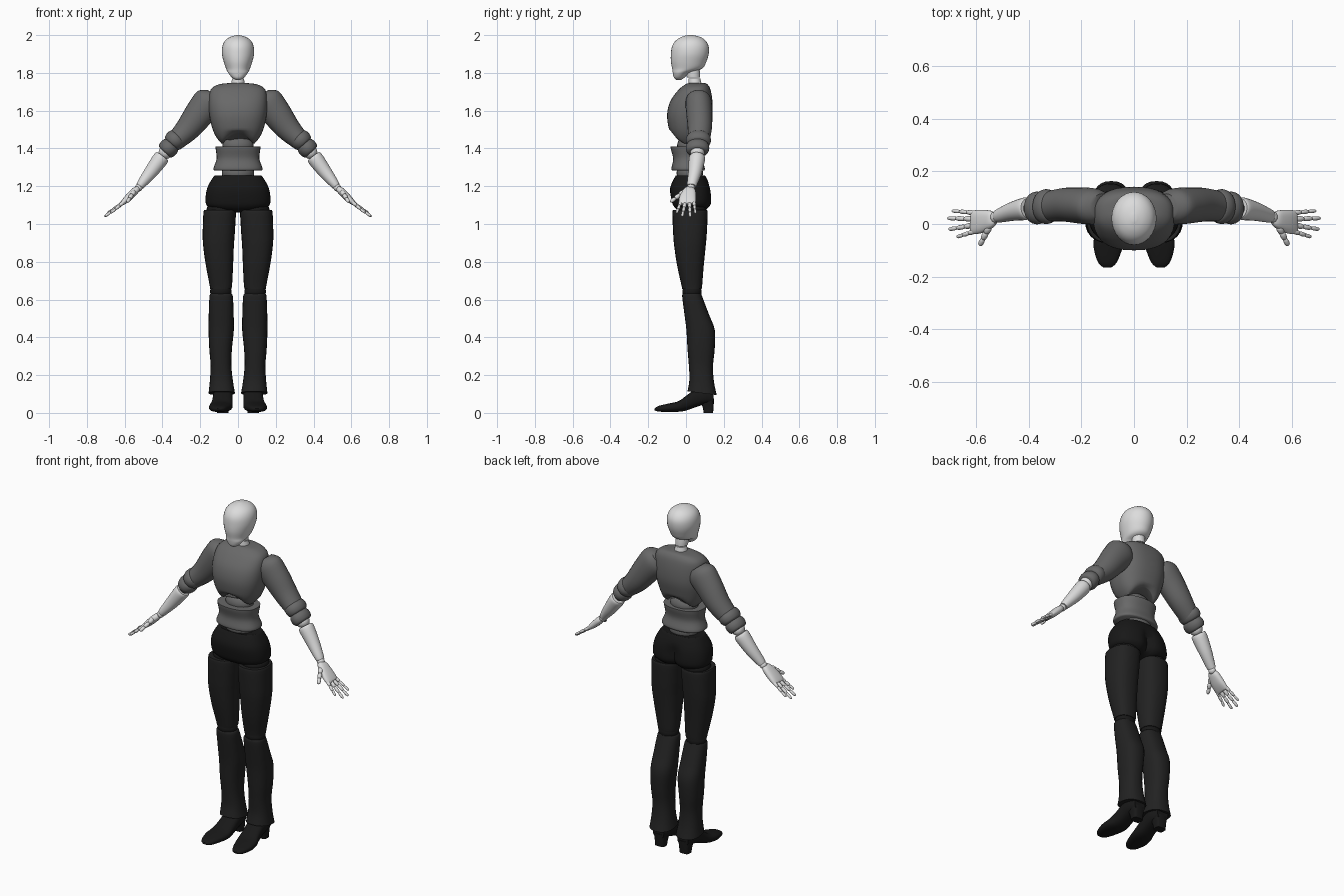
import bpy, bmesh
from math import cos, sin, pi, exp, radians, copysign
from mathutils import Vector

if "Cube" in bpy.data.objects:
    bpy.data.objects.remove(bpy.data.objects["Cube"])


def material(name, value):
    m = bpy.data.materials.new(name)
    m.use_nodes = True
    colour = (value, value, value, 1)
    m.diffuse_color = colour
    m.node_tree.nodes["Principled BSDF"].inputs["Base Color"].default_value = colour
    return m


SKIN = material("pale grey", 0.72)
SHIRT = material("mid grey", 0.14)
TROUSERS = material("charcoal", 0.016)
BLACK = material("near black", 0.009)


def spline(rings, steps):
    """Smooth in-between rings through the given ones."""
    out, last = [], len(rings) - 1
    for i in range(last):
        p0, p1, p2, p3 = (rings[min(max(i + k, 0), last)] for k in (-1, 0, 1, 2))
        for j in range(steps):
            t = j / steps
            out.append([b + 0.5 * t * (c - a + t * (2*a - 5*b + 4*c - d + t * (3*(b - c) + d - a)))
                        for a, b, c, d in zip(p0, p1, p2, p3)])
    return out + [list(rings[last])]


def loft(name, rings, mat, axis=None, side=1, power=2.0, n=24, steps=4, tweak=None):
    """Skin rings (x, y, z, a, b); axis fixes the ring plane, else it follows the path."""
    rings = spline(rings, steps)
    centres = [Vector(r[:3]) for r in rings]
    bm, loops = bmesh.new(), []
    for i, (c, r) in enumerate(zip(centres, rings)):
        if axis == "Z":
            u, v = Vector((1, 0, 0)), Vector((0, 1, 0))
        elif axis == "Y":
            u, v = Vector((1, 0, 0)), Vector((0, 0, 1))
        else:
            t = (centres[min(i + 1, len(rings) - 1)] - centres[max(i - 1, 0)]).normalized()
            v = (Vector((0, 1, 0)) - t * t.y).normalized()
            u = v.cross(t)
        loop = []
        for k in range(n):
            ca, sa = cos(2 * pi * k / n), sin(2 * pi * k / n)
            p = c + u * copysign(abs(ca) ** (2 / power), ca) * max(r[3], 0.001) \
                + v * copysign(abs(sa) ** (2 / power), sa) * max(r[4], 0.001)
            if tweak:
                p = tweak(p)
            loop.append(bm.verts.new((p.x * side, p.y, p.z)))
        loops.append(loop)
    for a, b in zip(loops, loops[1:]):
        for k in range(n):
            bm.faces.new((a[k], a[k - 1], b[k - 1], b[k]))
    bm.faces.new(loops[0])
    bm.faces.new(loops[-1])
    bmesh.ops.recalc_face_normals(bm, faces=bm.faces)
    return finish(name, bm, mat)


def finish(name, bm, mat):
    me = bpy.data.meshes.new(name)
    bm.to_mesh(me)
    bm.free()
    me.materials.append(mat)
    me.shade_smooth()
    me.set_sharp_from_angle(angle=radians(45))
    ob = bpy.data.objects.new(name, me)
    bpy.context.collection.objects.link(ob)
    return ob


def stack(name, rows, mat, **kw):
    """Upright form from rows (z, centre x, half width, front y, back y)."""
    rings = [(x, (f + b) / 2, z, w, (b - f) / 2) for z, x, w, f, b in rows]
    return loft(name, rings, mat, axis="Z", **kw)


def ball(name, centre, radii, mat, side=1):
    bm = bmesh.new()
    bmesh.ops.create_uvsphere(bm, u_segments=24, v_segments=14, radius=1)
    for v in bm.verts:
        v.co = Vector([c + p * r for c, p, r in zip(centre, v.co, radii)])
        v.co.x *= side
    bmesh.ops.recalc_face_normals(bm, faces=bm.faces)
    return finish(name, bm, mat)


# Head and neck
stack("head", [(1.763, 0, .012, -.052, -.025), (1.775, 0, .032, -.064, -.008),
               (1.80, 0, .052, -.070, .02), (1.822, 0, .063, -.073, .085),
               (1.86, 0, .076, -.080, .108), (1.90, 0, .085, -.080, .12),
               (1.94, 0, .083, -.074, .12), (1.97, 0, .069, -.055, .104),
               (1.99, 0, .042, -.025, .076), (2.0, 0, .008, .01, .035)], SKIN, n=32)
stack("upper_neck", [(1.775, 0, .034, .005, .075), (1.80, 0, .036, .002, .074),
                     (1.835, 0, .034, .004, .07)], SKIN)
stack("lower_neck", [(1.72, 0, .04, .01, .09), (1.745, 0, .036, .012, .082),
                     (1.77, 0, .031, .014, .076)], SKIN)


# Chest with arched lower edge
def rib_arch(p):
    drop = max(0, min(1, (1.50 - p.z) / .08))
    p.z += .06 * drop * max(0, 1 - (p.x / .085) ** 2)
    return p


stack("chest", [(1.746, 0, .05, .015, .10), (1.738, 0, .105, -.005, .115),
                (1.71, 0, .145, -.04, .13), (1.65, 0, .155, -.083, .14),
                (1.58, 0, .152, -.10, .14), (1.51, 0, .137, -.092, .125),
                (1.46, 0, .115, -.075, .112), (1.42, 0, .082, -.055, .095)],
      SHIRT, power=2.5, n=40, tweak=rib_arch)
ball("chest_joint", (0, .015, 1.415), (.082, .062, .055), SHIRT)

# Abdomen band and waist joint
stack("abdomen", [(1.283, 0, .124, -.072, .095), (1.295, 0, .13, -.077, .10),
                  (1.345, 0, .113, -.068, .085), (1.395, 0, .118, -.08, .095),
                  (1.41, 0, .12, -.082, .097)], SHIRT, power=2.4, n=32)
ball("waist_joint", (0, .02, 1.27), (.086, .07, .06), SHIRT)


# Pelvis with a crease behind
def crease(p):
    if p.y > .05:
        p.y -= .03 * exp(-(p.x / .03) ** 2) * min(1, max(0, (1.22 - p.z) / .06))
    return p


stack("pelvis", [(1.256, 0, .118, -.05, .095), (1.25, 0, .13, -.058, .105),
                 (1.19, 0, .163, -.084, .13), (1.12, 0, .172, -.075, .137),
                 (1.09, 0, .155, -.062, .125), (1.072, 0, .10, -.04, .10),
                 (1.06, 0, .03, -.01, .06)], BLACK, power=2.5, n=48, tweak=crease)

for s, label in ((1, "left_"), (-1, "right_")):
    # Legs
    ball(label + "hip_joint", (.092, .03, 1.075), (.075, .078, .045), BLACK, s)
    stack(label + "thigh", [(1.072, .096, .080, -.066, .108), (1.06, .097, .086, -.072, .115),
                            (.95, .102, .085, -.068, .11), (.88, .103, .081, -.062, .104),
                            (.78, .098, .072, -.047, .094), (.68, .091, .06, -.025, .086),
                            (.655, .091, .056, -.02, .083)], TROUSERS, side=s, power=2.4)
    ball(label + "knee_joint", (.091, .032, .642), (.057, .051, .045), BLACK, s)
    stack(label + "shin", [(.632, .09, .055, -.015, .08), (.615, .089, .062, -.02, .086),
                           (.52, .089, .066, -.008, .122), (.44, .089, .067, .002, .152),
                           (.34, .092, .06, .008, .152), (.25, .09, .055, .015, .143),
                           (.17, .088, .061, .018, .148), (.105, .086, .07, .008, .163)],
          TROUSERS, side=s, power=2.4,
          tweak=lambda p: Vector((p.x, p.y, p.z - (p.y - .08) * .2 * max(0, 1 - p.z / .3))))

    # Heeled shoe from rows (y, centre x, half width, bottom z, top z)
    shoe = [(-.166, .101, .014, .014, .024), (-.145, .101, .036, .007, .037),
            (-.09, .098, .055, .005, .05), (-.04, .09, .06, .006, .062),
            (0, .084, .055, .012, .09), (.05, .081, .052, .03, .125),
            (.10, .08, .05, .045, .135), (.145, .08, .036, .05, .12)]
    loft(label + "shoe", [(x, y, (lo + hi) / 2, w, (hi - lo) / 2) for y, x, w, lo, hi in shoe],
         BLACK, axis="Y", side=s, power=2.6)
    stack(label + "shoe_heel", [(0, .08, .03, .094, .143), (.03, .08, .032, .088, .146),
                                (.075, .08, .039, .07, .148)], BLACK, side=s, power=3.5)

    # Sleeve with two rolled cuffs
    loft(label + "sleeve", [(.125, .065, 1.68, .045, .05), (.15, .066, 1.65, .083, .068),
                            (.20, .07, 1.59, .079, .069), (.265, .073, 1.505, .066, .064),
                            (.335, .065, 1.435, .05, .056)], SHIRT, side=s)
    for i, (x, y, z, a, b) in enumerate([(.333, .066, 1.444, .054, .064),
                                         (.368, .061, 1.402, .05, .06)]):
        loft(label + ("upper_cuff", "lower_cuff")[i],
             [(x + t * .7, y, z - t * .75, a * k, b * k)
              for t, k in ((-.029, .8), (-.02, .96), (0, 1.04), (.02, .96), (.029, .8))],
             SHIRT, side=s)

    # Forearm and joints
    ball(label + "elbow_joint", (.383, .06, 1.381), (.037, .038, .037), SKIN, s)
    loft(label + "forearm", [(.40, .06, 1.358, .037, .038), (.412, .058, 1.342, .042, .043),
                             (.46, .048, 1.277, .036, .036), (.505, .034, 1.22, .026, .028),
                             (.52, .03, 1.2, .021, .024)], SKIN, side=s)
    ball(label + "wrist_joint", (.526, .026, 1.192), (.02, .022, .02), SKIN, s)

    # Hand
    loft(label + "palm", [(.528, .022, 1.188, .013, .022), (.545, .018, 1.175, .019, .034),
                          (.58, .01, 1.14, .019, .044), (.61, .006, 1.112, .013, .045),
                          (.617, .006, 1.105, .007, .04)], SKIN, side=s, power=2.5)
    fingers = {"little_finger": ((.605, .042, 1.117), (.69, .05, 1.058), .0085),
               "ring_finger": ((.612, .019, 1.11), (.706, .022, 1.04), .0095),
               "middle_finger": ((.612, -.005, 1.11), (.702, -.02, 1.042), .0095),
               "index_finger": ((.604, -.027, 1.117), (.672, -.049, 1.06), .009),
               "thumb": ((.55, -.01, 1.172), (.585, -.08, 1.118), .0125)}
    for finger, (start, end, r) in fingers.items():
        start, end = Vector(start), Vector(end)
        for j, joint in enumerate(("base", "middle", "tip")):
            a, b = start.lerp(end, j / 3), start.lerp(end, (j + 1) / 3)
            size = r * (1.1 - .14 * j)
            loft(label + finger + "_" + joint,
                 [(*a.lerp(b, t), size * k, size * k)
                  for t, k in ((-.1, .35), (.08, .85), (.5, 1), (.9, .85), (1.06, .35))],
                 SKIN, side=s, n=12, steps=2)
